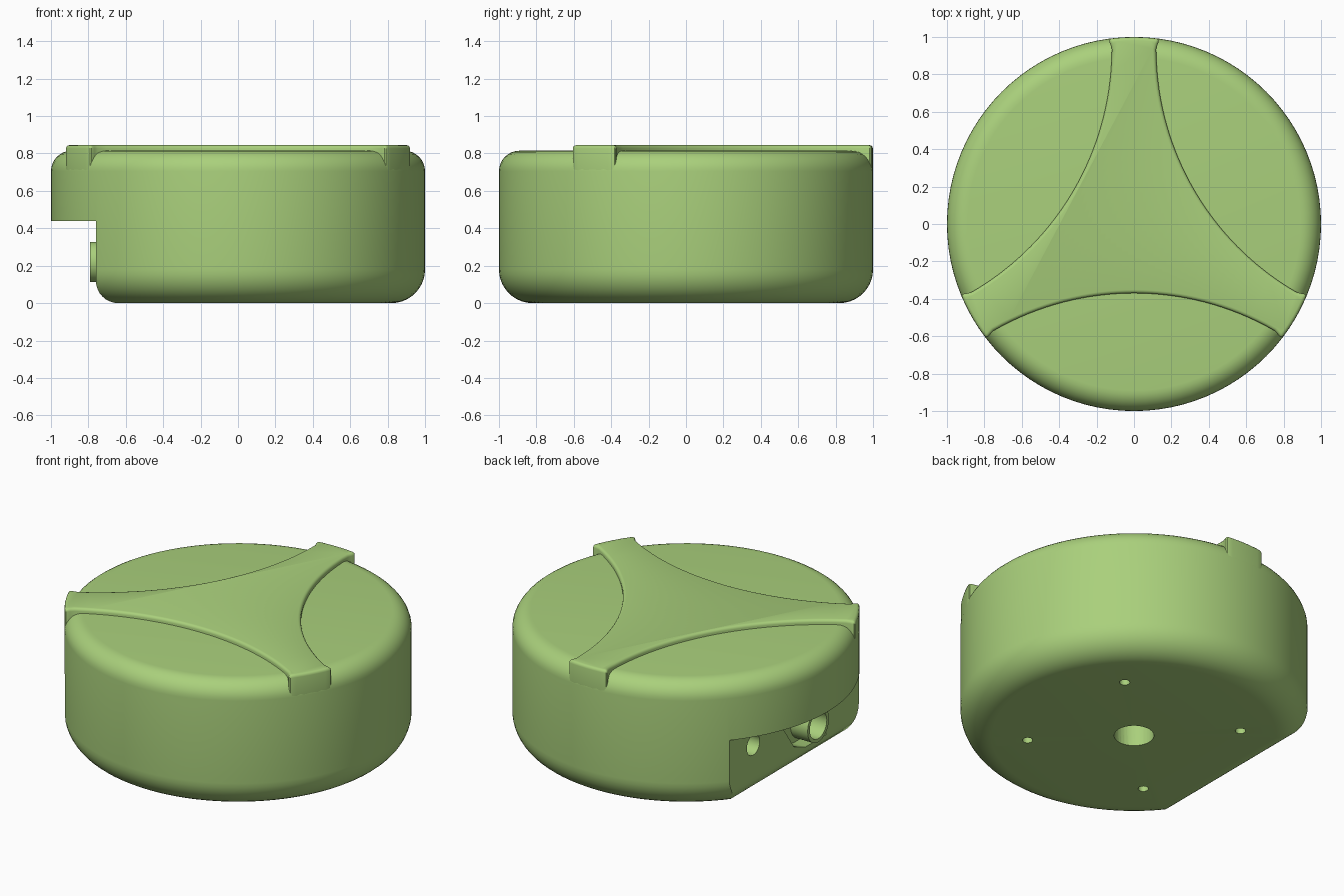
import bpy, bmesh
from math import sin, cos, pi, radians, asin, sqrt
from mathutils import Matrix

if "Cube" in bpy.data.objects:
    bpy.data.objects.remove(bpy.data.objects["Cube"])

green = bpy.data.materials.new("green_plastic")
green.diffuse_color = (0.40, 0.63, 0.20, 1)
green.use_nodes = True
green.node_tree.nodes["Principled BSDF"].inputs["Base Color"].default_value = green.diffuse_color


def finish(name, bm):
    bmesh.ops.recalc_face_normals(bm, faces=bm.faces)
    me = bpy.data.meshes.new(name)
    bm.to_mesh(me)
    bm.free()
    ob = bpy.data.objects.new(name, me)
    bpy.context.collection.objects.link(ob)
    me.materials.append(green)
    return ob


def lathe(name, profile, steps=96, matrix=Matrix()):
    bm = bmesh.new()
    vs = [bm.verts.new((r, 0, z)) for r, z in profile]
    es = [bm.edges.new(p) for p in zip(vs, vs[1:])]
    bmesh.ops.spin(bm, geom=vs + es, cent=(0, 0, 0), axis=(0, 0, 1),
                   angle=2 * pi, steps=steps)
    bmesh.ops.remove_doubles(bm, verts=bm.verts, dist=1e-5)
    bm.transform(matrix)
    return finish(name, bm)


def prism(name, pts, lo, hi, axis):
    place = {"x": lambda a, b, t: (t, a, b),
             "y": lambda a, b, t: (a, t, b),
             "z": lambda a, b, t: (a, b, t)}[axis]
    bm = bmesh.new()
    rings = [[bm.verts.new(place(a, b, t)) for a, b in pts] for t in (lo, hi)]
    bm.faces.new(rings[0])
    bm.faces.new(rings[1])
    n = len(pts)
    for i in range(n):
        j = (i + 1) % n
        bm.faces.new((rings[0][i], rings[0][j], rings[1][j], rings[1][i]))
    return finish(name, bm)


def arc(cx, cy, r, a0, a1, n):
    return [(cx + r * cos(radians(a0 + (a1 - a0) * i / n)),
             cy + r * sin(radians(a0 + (a1 - a0) * i / n))) for i in range(n + 1)]


def circle(cx, cy, r, n=32):
    return arc(cx, cy, r, 0, 360, n)[:-1]


def apply_modifier(ob, mod):
    bpy.context.view_layer.objects.active = ob
    bpy.ops.object.modifier_apply(modifier=mod.name)


def cut(ob, cutter):
    mod = ob.modifiers.new("cut", "BOOLEAN")
    mod.operation = "DIFFERENCE"
    mod.solver = "EXACT"
    mod.object = cutter
    apply_modifier(ob, mod)
    bpy.data.objects.remove(cutter)


def smooth(ob, angle=35):
    bpy.ops.object.select_all(action="DESELECT")
    ob.select_set(True)
    bpy.context.view_layer.objects.active = ob
    bpy.ops.object.shade_smooth_by_angle(angle=radians(angle))


# round body with filleted rims
body = lathe("body", [(0, 0)] + arc(0.82, 0.18, 0.18, -90, 0, 10)
             + arc(0.89, 0.705, 0.11, 0, 90, 8) + [(0, 0.815)])

# flat step under the left side, with a rounded lower edge
cut(body, prism("step_cutter", [(-1.3, -0.1), (-0.63, -0.1), (-0.63, -0.005)]
                + arc(-0.64, 0.12, 0.12, -90, -180, 8)
                + [(-0.76, 0.44), (-1.3, 0.44)], -1.2, 1.2, "y"))

# recess around the connector, its bore, and a side hole
cut(body, prism("recess_cutter", [(0.12, 0.32), (0.0, 0.15), (-0.12, 0.105),
                                  (-0.32, 0.105), (-0.32, 0.335), (0.1, 0.335)],
                -0.9, -0.67, "x"))
cut(body, prism("bore_cutter", circle(-0.2, 0.22, 0.085), -0.9, -0.5, "x"))
cut(body, prism("side_hole_cutter", circle(0.41, 0.32, 0.065), -0.9, -0.6, "x"))

# centre hole and four screw holes in the base
cut(body, prism("centre_hole_cutter", circle(0, 0, 0.115), -0.1, 0.3, "z"))
for sx in (-1, 1):
    for sy in (-1, 1):
        cut(body, prism("screw_hole_cutter", circle(sx * 0.435, sy * 0.435, 0.03, 20),
                        -0.1, 0.2, "z"))
smooth(body)

# connector tube
lathe_mat = Matrix.Translation((0, -0.2, 0.22)) @ Matrix.Rotation(pi / 2, 4, "Y")
tube = lathe("connector_tube", [(0.085, -0.79), (0.107, -0.79), (0.107, -0.66),
                                (0.085, -0.66), (0.085, -0.79)], 40, lathe_mat)
smooth(tube)

# raised three-armed plate: concave sides, arms flaring at the rim
R, cy = 1.506, -1.876
side = [(x, cy + sqrt(R * R - x * x)) for x in [-0.75 + 1.5 * i / 32 for i in range(33)]]
half = asin(0.138) * 180 / pi
sector = side + [(0.767, -0.588)] + arc(0, 0, 0.999, -30 - half, -30 + half, 6) \
    + [(0.8927, -0.3702)]
outline = []
for k in range(3):
    c, s = cos(k * 2 * pi / 3), sin(k * 2 * pi / 3)
    outline += [(x * c - y * s, x * s + y * c) for x, y in sector]
plate = prism("top_plate", outline, 0.6, 0.845, "z")
bev = plate.modifiers.new("bevel", "BEVEL")
bev.width = 0.018
bev.segments = 3
bev.limit_method = "ANGLE"
bev.angle_limit = radians(60)
apply_modifier(plate, bev)
smooth(plate)
